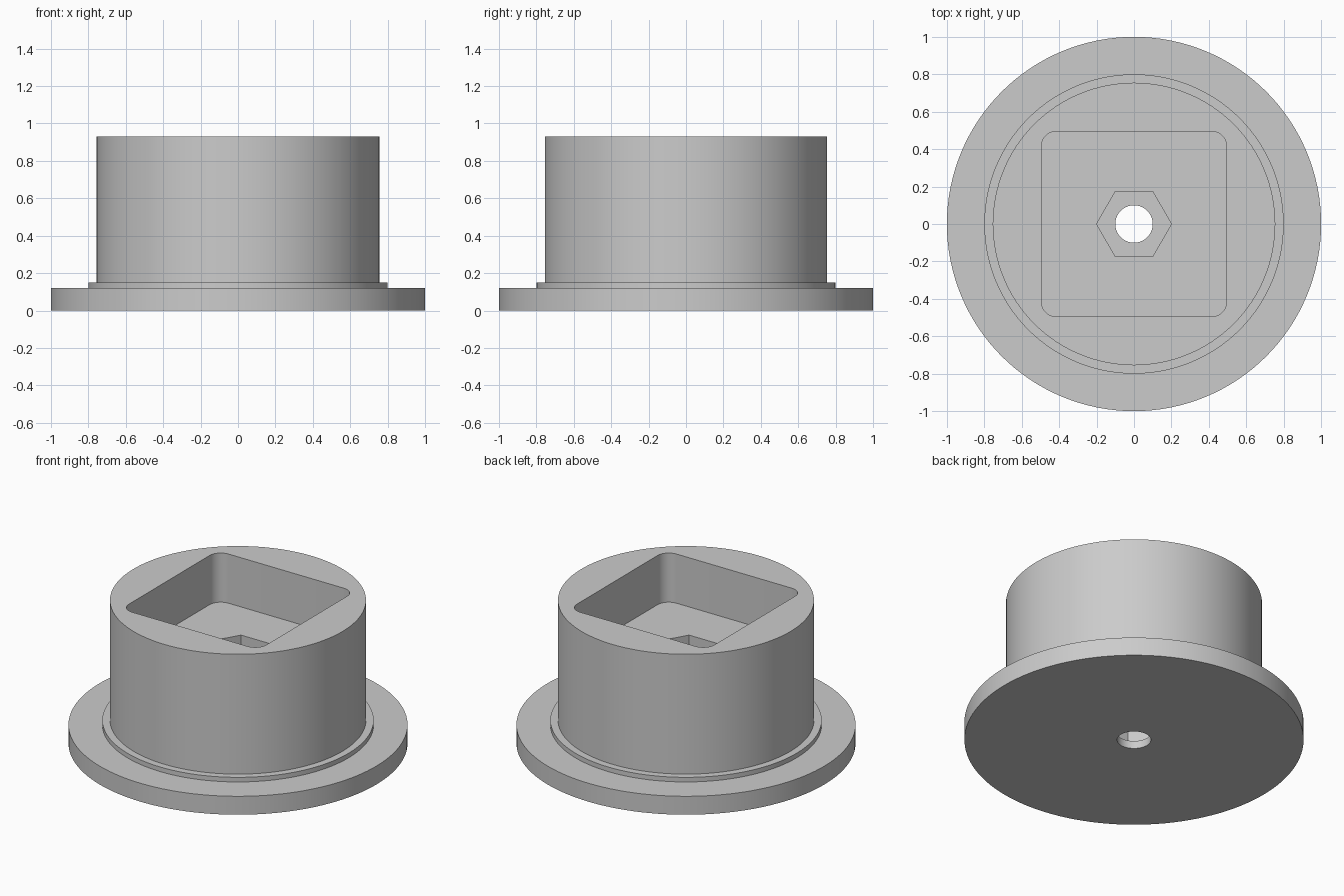
import bpy
import bmesh
from math import cos, sin, pi, radians

cube = bpy.data.objects.get("Cube")
if cube:
    bpy.data.objects.remove(cube, do_unlink=True)

gray = bpy.data.materials.new("plain gray")
gray.use_nodes = True
gray.diffuse_color = (0.6, 0.6, 0.6, 1)
gray.node_tree.nodes["Principled BSDF"].inputs["Base Color"].default_value = (0.6, 0.6, 0.6, 1)


def polygon(radius, sides):
    return [(radius * cos(2 * pi * i / sides), radius * sin(2 * pi * i / sides))
            for i in range(sides)]


def rounded_square(half, fillet, steps=10):
    points = []
    for corner, (sx, sy) in enumerate([(1, 1), (-1, 1), (-1, -1), (1, -1)]):
        for i in range(steps + 1):
            a = (corner + i / steps) * pi / 2
            points.append((sx * (half - fillet) + fillet * cos(a),
                           sy * (half - fillet) + fillet * sin(a)))
    return points


def stack(name, layers):
    """Closed solid through (outline, height) layers, from bottom to top."""
    bm = bmesh.new()
    rings = [[bm.verts.new((x, y, z)) for x, y in outline] for outline, z in layers]
    bm.faces.new(rings[0][::-1])
    bm.faces.new(rings[-1])
    for low, high in zip(rings, rings[1:]):
        for i in range(len(low)):
            j = (i + 1) % len(low)
            bm.faces.new((low[i], low[j], high[j], high[i]))
    mesh = bpy.data.meshes.new(name)
    bm.to_mesh(mesh)
    bm.free()
    mesh.materials.append(gray)
    obj = bpy.data.objects.new(name, mesh)
    bpy.context.collection.objects.link(obj)
    return obj


# Flange, shallow step and tall round body in one turned solid
flange, step, barrel = (polygon(r, 128) for r in (1.0, 0.8, 0.755))
body = stack("flanged_body", [(flange, 0), (flange, 0.12), (step, 0.12),
                              (step, 0.15), (barrel, 0.15), (barrel, 0.93)])

# Square pocket, hexagonal recess and round through hole
cutters = [
    stack("square_pocket_cutter", [(rounded_square(0.495, 0.08), z) for z in (0.61, 1.1)]),
    stack("hex_recess_cutter", [(polygon(0.2, 6), z) for z in (0.05, 0.8)]),
    stack("through_hole_cutter", [(polygon(0.1, 64), z) for z in (-0.2, 0.4)]),
]
bpy.ops.object.select_all(action="DESELECT")
body.select_set(True)
bpy.context.view_layer.objects.active = body
for cutter in cutters:
    cutter.hide_render = True
    cut = body.modifiers.new(cutter.name, "BOOLEAN")
    cut.operation = "DIFFERENCE"
    cut.solver = "EXACT"
    cut.object = cutter
    bpy.ops.object.modifier_apply(modifier=cut.name)
    bpy.data.objects.remove(cutter, do_unlink=True)

bpy.ops.object.shade_smooth_by_angle(angle=radians(30))
